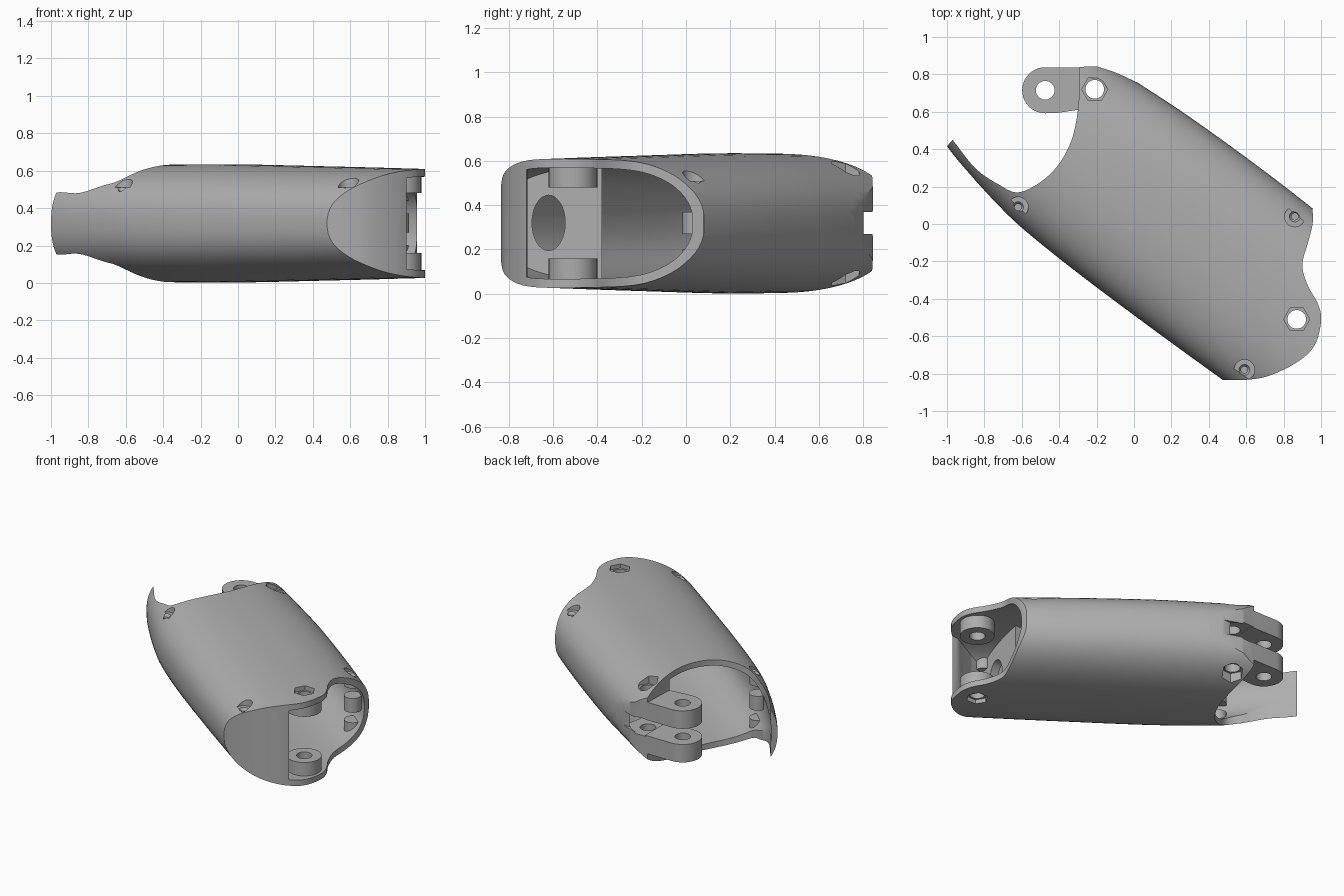
import bpy, bmesh, math
from mathutils import Vector

if "Cube" in bpy.data.objects:
    bpy.data.objects.remove(bpy.data.objects["Cube"], do_unlink=True)

grey = bpy.data.materials.new("plain_grey")
grey.use_nodes = True
grey.diffuse_color = (0.42, 0.42, 0.42, 1)
grey.node_tree.nodes["Principled BSDF"].inputs["Base Color"].default_value = (0.42, 0.42, 0.42, 1)

MID = 0.318                      # height of the plane of symmetry
AXIS, SIDE = Vector((0.8, -0.6)), Vector((0.6, 0.8))


def make(name, bm):
    bmesh.ops.recalc_face_normals(bm, faces=bm.faces)
    mesh = bpy.data.meshes.new(name)
    bm.to_mesh(mesh)
    bm.free()
    mesh.materials.append(grey)
    ob = bpy.data.objects.new(name, mesh)
    bpy.context.collection.objects.link(ob)
    return ob


def skin(name, rings):
    """Closed solid through a row of equal rings."""
    bm = bmesh.new()
    rows = [[bm.verts.new(p) for p in ring] for ring in rings]
    for a, b in zip(rows, rows[1:]):
        for i in range(len(a)):
            j = (i + 1) % len(a)
            bm.faces.new((a[i], a[j], b[j], b[i]))
    bm.faces.new(rows[0])
    bm.faces.new(rows[-1][::-1])
    return make(name, bm)


def prism(name, plan, z0=-0.2, z1=0.9):
    return skin(name, [[(x, y, z) for x, y in plan] for z in (z0, z1)])


def disc(x, y, r, z0, z1, sides=32, r_top=None):
    def ring(rad, z):
        return [(x + rad * math.cos(math.tau * i / sides),
                 y + rad * math.sin(math.tau * i / sides), z) for i in range(sides)]
    return skin("helper", [ring(r, z0), ring(r_top or r, z1)])


def spline(pts, steps=6):
    """Smooth open curve through plan points."""
    p = [Vector(q) for q in pts]
    p = [2 * p[0] - p[1]] + p + [2 * p[-1] - p[-2]]
    out = []
    for a, b, c, d in zip(p, p[1:], p[2:], p[3:]):
        for k in range(steps):
            t = k / steps
            out.append(0.5 * (2 * b + (c - a) * t + (2 * a - 5 * b + 4 * c - d) * t * t
                              + (3 * b - a - 3 * c + d) * t ** 3))
    return [tuple(v) for v in out] + [tuple(p[-2])]


def boolean(ob, tool, op):
    m = ob.modifiers.new("cut", "BOOLEAN")
    m.operation, m.solver, m.object = op, "EXACT", tool
    bpy.context.view_layer.update()
    mesh = bpy.data.meshes.new_from_object(ob.evaluated_get(bpy.context.evaluated_depsgraph_get()))
    ob.modifiers.clear()
    ob.data = mesh
    bpy.data.objects.remove(tool, do_unlink=True)


# Rounded sleeve: distance along axis, near side, far side, half height
STATIONS = spline([(-1.3, -0.17), (-1.06, -0.264), (-0.87, -0.312), (-0.66, -0.352),
                   (-0.46, -0.377), (-0.1, -0.39), (0.4, -0.39), (0.9, -0.382), (1.4, -0.37)], 4)
FAR = spline([(0.5, 0.29), (0.54, 0.295), (0.575, 0.305), (0.6, 0.311), (0.615, 0.315),
              (0.637, 0.316), (0.645, 0.307), (0.633, 0.297), (0.6, 0.285)], 4)


def sleeve(name, inset):
    rings = []
    for (s, near), (far, half) in zip(STATIONS, FAR):
        centre, wide, tall = (near + far) / 2, (far - near) / 2 - inset, half - inset
        ring = []
        for i in range(72):
            a = math.tau * (i + 0.5) / 72
            c, d = math.cos(a), math.sin(a)
            n = centre + wide * math.copysign(abs(c) ** (2 / 2.4), c)
            p = AXIS * s + SIDE * n
            ring.append((p.x, p.y, MID + tall * math.copysign(abs(d) ** (2 / 2.4), d)))
        rings.append(ring)
    return skin(name, rings)


# Outline of the shell: curved left mouth, far flank, right mouth, front cap
mouth = spline([(-0.97, 0.45), (-0.85, 0.30), (-0.73, 0.215), (-0.61, 0.17), (-0.45, 0.265),
                (-0.345, 0.42), (-0.3, 0.61), (-0.29, 0.84)])
flank = spline([(-0.2, 0.843), (-0.1, 0.81), (0.01, 0.76)])
right_end = spline([(0.955, 0.08), (0.955, 0.0), (0.93, -0.1), (0.9, -0.22), (0.93, -0.33),
                    (0.985, -0.43), (1.0, -0.52), (0.965, -0.65), (0.87, -0.74), (0.72, -0.812),
                    (0.6, -0.833), (0.47, -0.835)])
outline = mouth + flank + [(0.1, 0.9), (1.2, 0.2)] + right_end + [(0.3, -0.95), (-0.9, -0.1), (-1.1, 0.3)]
shell = sleeve("shell", 0)
boolean(shell, prism("helper", outline), "INTERSECT")

# Hollow, stopped short of the front cap
cavity = sleeve("helper", 0.04)
boolean(cavity, prism("helper", [(-1.6, -0.79), (0.6, -0.79), (0.7, -0.775), (0.8, -0.74), (0.86, -0.715),
                                 (1.3, -0.76), (1.3, 1.3), (-1.6, 1.3)]), "INTERSECT")

# Solid features kept inside the hollow
hinge, rear_bolt = (0.87, -0.51), (-0.21, 0.72)
screws = [(-0.62, 0.09), (0.86, 0.04), (0.59, -0.78)]
kept = [prism("helper", [(0.52, -0.88), (0.58, -0.88), (0.66, -0.38), (0.6, -0.38)])]
for x, y in screws:
    kept += [disc(x, y, 0.055, a, b) for a, b in ((-0.1, 0.2), (0.27, 0.37), (0.44, 0.8))]
for z0, z1 in ((-0.1, 0.16), (0.48, 0.8)):
    kept.append(disc(*hinge, 0.11, z0, z1))
for z0, z1 in ((-0.1, 0.26), (0.38, 0.8)):
    kept.append(prism("helper", [(-0.45, 0.61), (-0.1, 0.61), (-0.03, 0.95), (-0.45, 0.95)], z0, z1))
for part in kept:
    boolean(cavity, part, "DIFFERENCE")
boolean(shell, cavity, "DIFFERENCE")

# Bolt holes with hexagonal seats on both faces
drills = []
for (x, y), seat in ((hinge, 0.265), (rear_bolt, 0.215)):
    drills += [disc(x, y, 0.05, -0.3, 1), disc(x, y, 0.07, MID + seat, 1, 6),
               disc(x, y, 0.07, -0.4, MID - seat, 6)]
# Counterbored screw holes on the top only
for x, y in screws:
    drills += [disc(x, y, 0.055, 0.51, 0.9), disc(x, y, 0.018, 0.45, 0.6),
               disc(x, y, 0.012, 0.485, 0.52, r_top=0.036)]
# Slot between the fork plates and round port in the bulkhead
drills.append(prism("helper", [(-0.8, 0.8), (0.05, 0.8), (0.05, 0.95), (-0.8, 0.95)], 0.27, 0.37))
port = [(math.cos(math.tau * i / 32), math.sin(math.tau * i / 32)) for i in range(32)]
drills.append(skin("helper", [[(x, -0.62 + 0.075 * c, 0.32 + 0.125 * s) for c, s in port]
                              for x in (0.45, 0.75)]))
for tool in drills:
    boolean(shell, tool, "DIFFERENCE")

# Fork plates at the rear
parts = [shell]
arc = [(-0.475 + 0.123 * math.cos(a), 0.715 + 0.123 * math.sin(a))
       for a in (math.pi * (0.5 + k / 20) for k in range(21))]
for name, z0, z1 in (("lower_fork_plate", 0.14, 0.265), ("upper_fork_plate", 0.375, 0.5)):
    plate = prism(name, arc + [(-0.4, 0.595), (-0.27, 0.615), (-0.27, 0.838)], z0, z1)
    boolean(plate, disc(-0.475, 0.715, 0.05, 0, 1), "DIFFERENCE")
    parts.append(plate)

# Smooth shading with crisp edges
bpy.ops.object.select_all(action="DESELECT")
for ob in parts:
    ob.select_set(True)
bpy.context.view_layer.objects.active = shell
bpy.ops.object.shade_smooth_by_angle(angle=math.radians(30))
